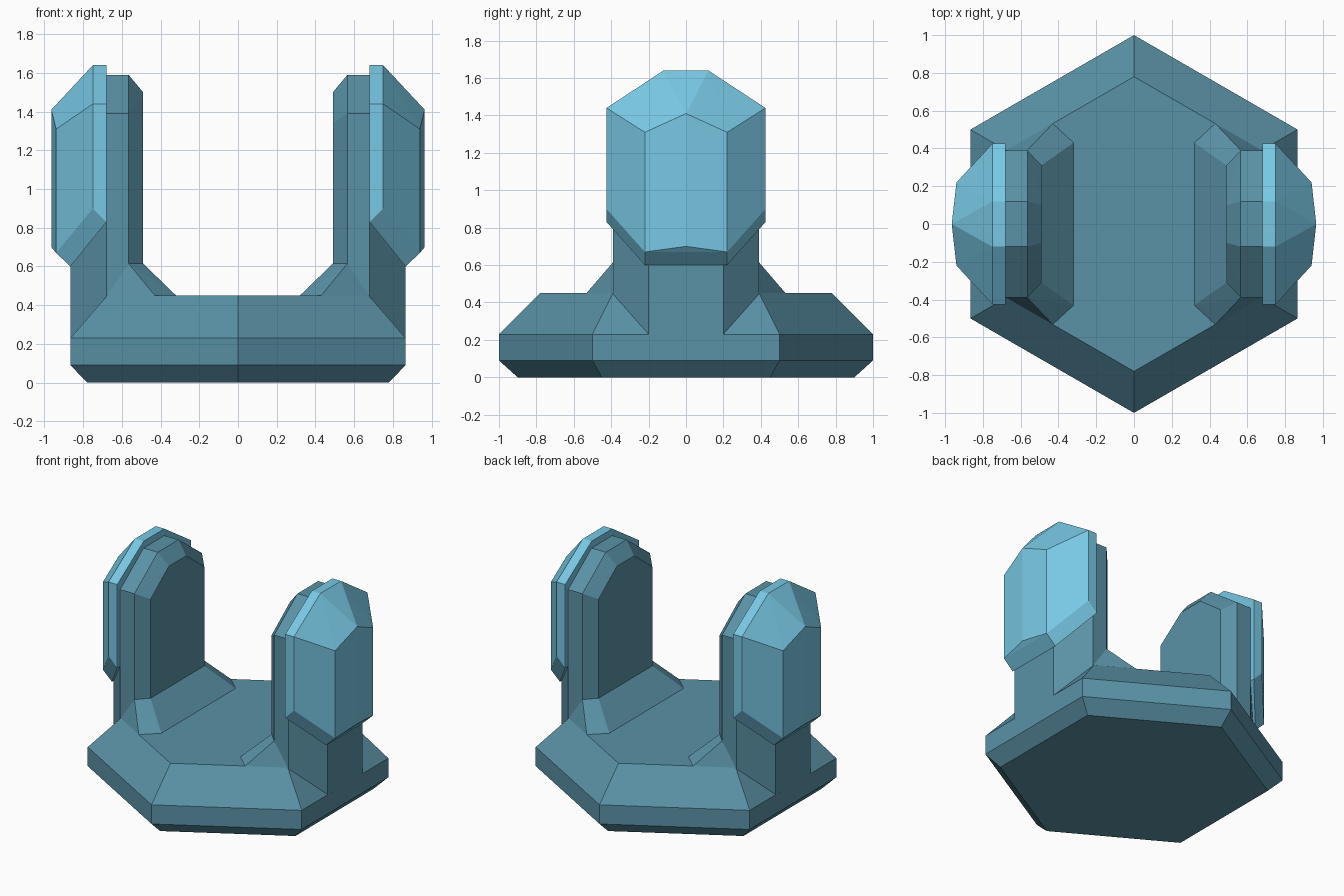
import bpy, bmesh, math

if "Cube" in bpy.data.objects:
    bpy.data.objects.remove(bpy.data.objects["Cube"])


def material(name, rgb):
    m = bpy.data.materials.new(name)
    m.diffuse_color = (*rgb, 1)
    m.use_nodes = True
    m.node_tree.nodes["Principled BSDF"].inputs["Base Color"].default_value = m.diffuse_color
    return m


body_blue = material("muted teal", (0.102, 0.287, 0.381))
pad_blue = material("light teal", (0.188, 0.578, 0.776))


def hull(name, points, mat):
    """Flat-faced convex solid around the given points."""
    bm = bmesh.new()
    for p in points:
        bm.verts.new(p)
    res = bmesh.ops.convex_hull(bm, input=bm.verts[:])
    loose = [v for v in bm.verts if not v.link_faces]
    bmesh.ops.delete(bm, geom=loose, context='VERTS')
    bmesh.ops.dissolve_limit(bm, angle_limit=math.radians(1),
                             verts=bm.verts[:], edges=bm.edges[:])
    bmesh.ops.recalc_face_normals(bm, faces=bm.faces[:])
    me = bpy.data.meshes.new(name)
    bm.to_mesh(me)
    bm.free()
    me.materials.append(mat)
    ob = bpy.data.objects.new(name, me)
    bpy.context.collection.objects.link(ob)
    return ob


def both(points, side):
    """Mirror points front to back, and place them on the given side."""
    return [(side * x, s * y, z) for x, y, z in points for s in (1, -1)]


# Hexagonal base with chamfered bottom and sloped top
rings = [(0.9, 0), (1, 0.09), (1, 0.23), (0.78, 0.45)]
hull("base", [(r * math.sin(i * math.pi / 3), r * math.cos(i * math.pi / 3), z)
              for r, z in rings for i in range(6)], body_blue)

# Upright post (half outline: foot, then top)
post = [(0.49, 0.31, 0.23), (0.565, 0.39, 0.23), (0.68, 0.39, 0.23), (0.866, 0.2, 0.23),
        (0.49, 0.31, 1.34), (0.49, 0.10, 1.50), (0.565, 0.39, 1.39), (0.565, 0.12, 1.59),
        (0.68, 0.39, 1.39), (0.68, 0.12, 1.59), (0.866, 0.2, 0.65)]
# Sloped foot where the post meets the base
foot = [(0.565, 0.39, 0.615), (0.49, 0.31, 0.615), (0.676, 0.39, 0.45),
        (0.43, 0.532, 0.45), (0.32, 0.43, 0.45), (0.565, 0.39, 0.40), (0.49, 0.31, 0.40)]
# Faceted outer pad
pad = [(0.68, 0.425, 0.83), (0.68, 0.425, 1.44), (0.68, 0.12, 1.64),
       (0.75, 0.425, 0.90), (0.75, 0.425, 1.44), (0.75, 0.12, 1.64),
       (0.866, 0.22, 0.60), (0.94, 0.22, 0.67), (0.94, 0.22, 1.31)]
pad_ridge = [(0.965, 0, 0.70), (0.965, 0, 1.41)]

for side, label in ((-1, "left"), (1, "right")):
    hull(label + "_post", both(post, side), body_blue)
    hull(label + "_foot", both(foot, side), body_blue)
    hull(label + "_pad", both(pad, side) + [(side * x, y, z) for x, y, z in pad_ridge], pad_blue)
